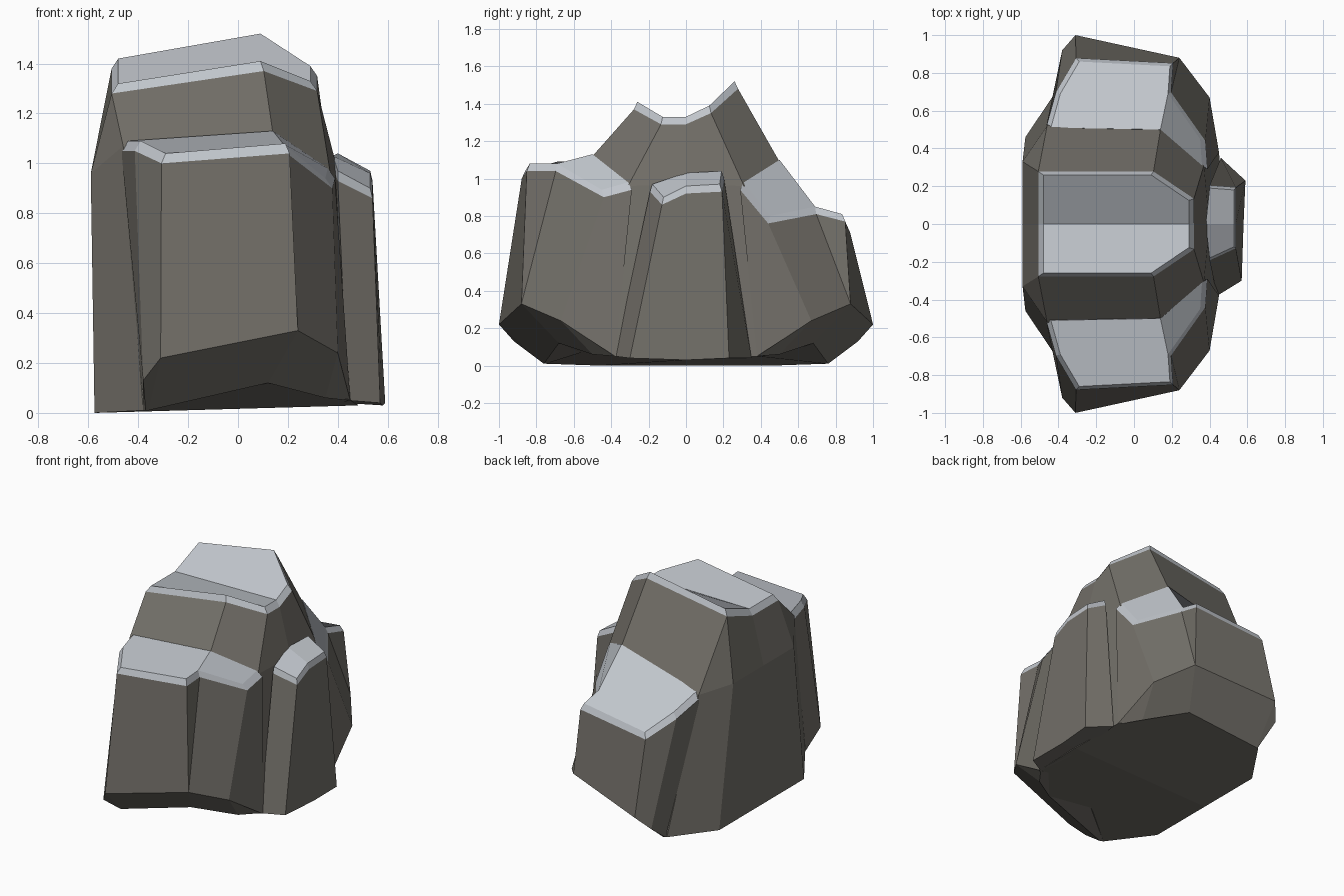
import bpy
import bmesh
from mathutils import Vector

default_cube = bpy.data.objects.get("Cube")
if default_cube:
    bpy.data.objects.remove(default_cube)


def make_material(name, colour):
    material = bpy.data.materials.new(name)
    material.use_nodes = True
    rgba = (*colour, 1)
    material.diffuse_color = rgba
    shader = next(n for n in material.node_tree.nodes if n.type == "BSDF_PRINCIPLED")
    shader.inputs["Base Color"].default_value = rgba
    shader.inputs["Roughness"].default_value = 1
    return material


ROCK = make_material("dark rock", (.17, .16, .14))
CAP = make_material("pale rock top", (.53, .56, .6))


def with_heights(outline, heights):
    """Lift a flat outline to a height at every corner."""
    return [(x, y, z) for (x, y), z in zip(outline, heights)]


def mirror_y(points):
    return [(p[0], -p[1], *p[2:]) for p in points]


def chipped_edge(cap, centre, grow=1.07, drop=.04):
    """Lower rim of the pale chamfer round a cap."""
    cx, cy = centre
    return [(cx + (x - cx) * grow, cy + (y - cy) * grow, z - drop) for x, y, z in cap]


def build_lobe(name, cap, centre, lower_rings, crease):
    """Loft a faceted lobe downwards; the cap and its chamfer are pale."""
    rings = [cap, chipped_edge(cap, centre)] + lower_rings
    bm = bmesh.new()
    loops = [[bm.verts.new(Vector(p)) for p in ring] for ring in rings]
    count = len(cap)

    # Walls between neighbouring rings
    for level, (upper, lower) in enumerate(zip(loops, loops[1:])):
        for i in range(count):
            j = (i + 1) % count
            face = bm.faces.new((upper[i], upper[j], lower[j], lower[i]))
            face.material_index = 1 if level == 0 else 0

    # Top and bottom, each folded along the crease
    start, end = crease
    for loop, index in ((loops[0], 1), (loops[-1], 0)):
        for half in (loop[start:end + 1], loop[end:] + loop[:start + 1]):
            bm.faces.new(half).material_index = index

    bmesh.ops.remove_doubles(bm, verts=bm.verts[:], dist=.0005)
    bmesh.ops.recalc_face_normals(bm, faces=bm.faces[:])
    mesh = bpy.data.meshes.new(name)
    bm.to_mesh(mesh)
    bm.free()
    mesh.materials.append(ROCK)
    mesh.materials.append(CAP)
    lobe = bpy.data.objects.new(name, mesh)
    bpy.context.collection.objects.link(lobe)
    return lobe


def symmetric(half, right, left):
    """Close a front half outline with its mirrored back half."""
    return half + [right] + mirror_y(half)[::-1] + [left]


# Tall central block
top_outline = symmetric(
    [(-.48, -.26), (-.48, -.26), (.09, -.26), (.29, -.125)], (.29, 0), (-.48, 0))
block_cap = with_heights(
    top_outline, [1.32, 1.32, 1.41, 1.33, 1.33, 1.39, 1.52, 1.42, 1.42, 1.32])
waist_outline = symmetric(
    [(-.59, -.33), (-.46, -.52), (.14, -.5), (.37, -.31)], (.4, 0), (-.59, 0))
block_waist = with_heights(
    waist_outline, [.96, 1.07, 1.12, .96, .97, .96, 1.09, .92, .96, .96])
block_base = symmetric(
    [(-.575, -.46, 0), (-.38, -.75, .01), (.12, -.68, .12), (.45, -.38, .05)],
    (.48, 0, .03), (-.575, 0, 0))
build_lobe("central_block", block_cap, (-.1, 0), [block_waist, block_base], (4, 9))

# Front and back ledges share their outline and undercut base
ledge_outline = [(-.44, -.51), (-.39, -.69), (-.29, -.86), (.19, -.835),
                 (.18, -.69), (.35, -.45), (.36, -.31), (.14, -.5)]
ledge_belly = [(-.38, -.75, .05), (-.38, -.92, .13), (-.31, -1, .22), (.24, -.88, .33),
               (.24, -.88, .33), (.4, -.67, .24), (.45, -.38, .05), (.1, -.4, .3)]
ledge_base = [(-.38, -.75, .01), (-.37, -.755, .01), (-.36, -.76, .01), (.12, -.68, .12),
              (.12, -.68, .12), (.35, -.5, .06), (.44, -.38, .05), (.1, -.4, .12)]
front_heights = [1.09, 1.09, 1.04, 1.08, 1.08, .94, .98, 1.13]
back_heights = [.94, .85, .75, .81, .85, .8, .98, 1.1]

front_cap = with_heights(ledge_outline, front_heights)
build_lobe("front_ledge", front_cap, (-.05, -.6), [ledge_belly, ledge_base], (4, 7))
back_cap = with_heights(mirror_y(ledge_outline), back_heights)
build_lobe("back_ledge", back_cap, (-.05, .6),
           [mirror_y(ledge_belly), mirror_y(ledge_base)], (4, 7))

# Small buttress on the left side
buttress_cap = [(.4, -.18, .97), (.53, -.12, .9), (.53, 0, .96),
                (.53, .18, .97), (.4, .19, 1.04), (.38, 0, 1.03)]
buttress_base = [(.44, -.38, .05), (.57, -.3, .04), (.58, 0, .03),
                 (.59, .23, .04), (.46, .35, .04), (.42, 0, .04)]
build_lobe("side_buttress", buttress_cap, (.4, 0), [buttress_base], (2, 5))
